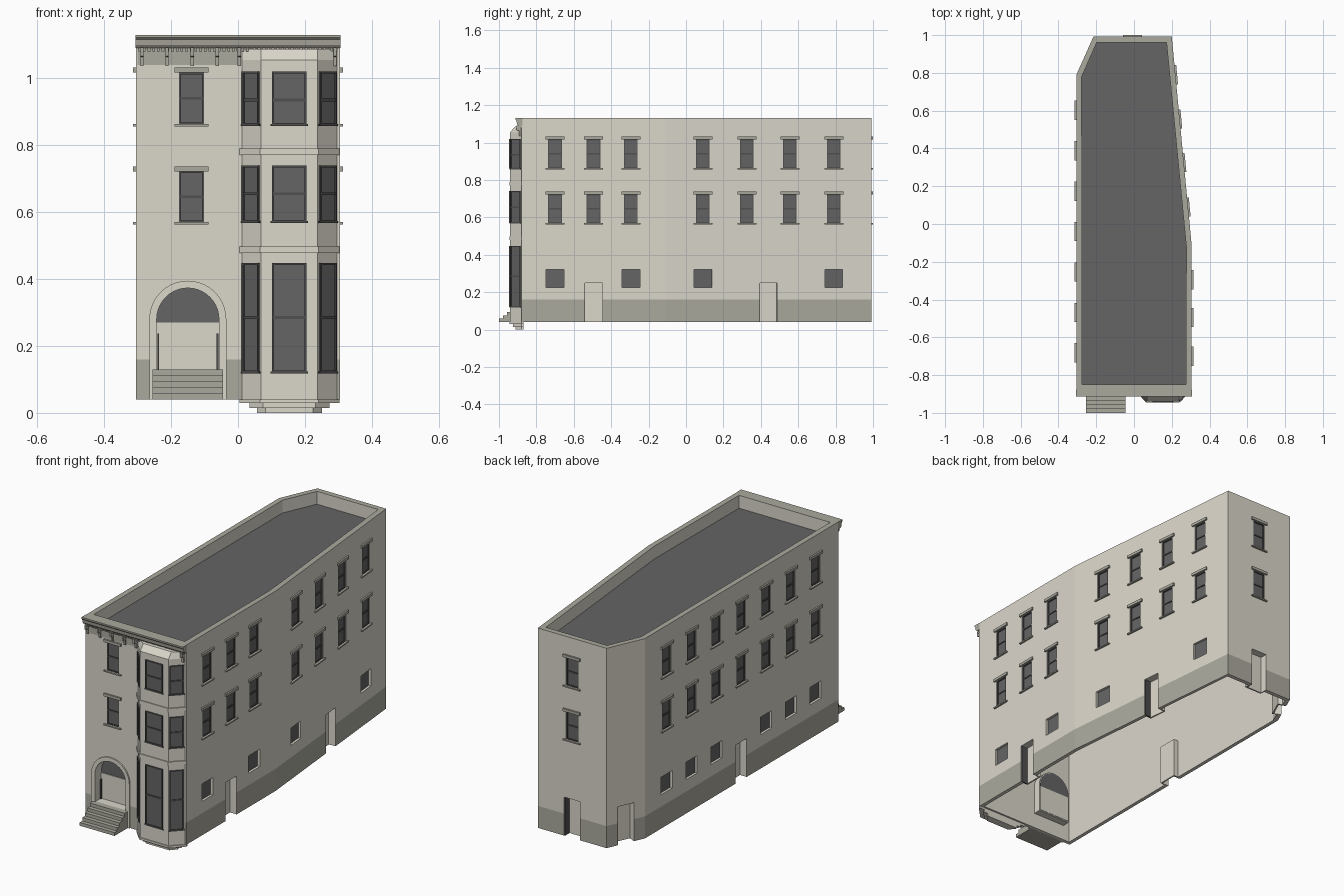
import bpy, bmesh, math
from mathutils import Matrix, Vector

if "Cube" in bpy.data.objects:
    bpy.data.objects.remove(bpy.data.objects["Cube"], do_unlink=True)


def material(name, r, g, b):
    m = bpy.data.materials.new(name)
    m.use_nodes = True
    m.diffuse_color = (r, g, b, 1)
    m.node_tree.nodes["Principled BSDF"].inputs["Base Color"].default_value = (r, g, b, 1)
    return m


STONE = material("pale stone", 0.71, 0.68, 0.6)
TRIM = material("grey trim", 0.41, 0.4, 0.345)
GLASS = material("dark glass and roofing", 0.128, 0.128, 0.128)
FRAME = material("window frame", 0.08, 0.08, 0.08)


class Part:
    """Collects prisms and lofts into one named object."""

    def __init__(self, name, *mats):
        self.name, self.mats, self.bm = name, mats, bmesh.new()

    def loft(self, rings, indices=None):
        loops = [[self.bm.verts.new(p) for p in ring] for ring in rings]
        n = len(loops[0])
        for k, (a, b) in enumerate(zip(loops, loops[1:])):
            for i in range(n):
                f = self.bm.faces.new((a[i], a[(i + 1) % n], b[(i + 1) % n], b[i]))
                f.material_index = indices[k] if indices else 0
        self.bm.faces.new(loops[0][::-1])
        top = self.bm.faces.new(loops[-1])
        top.material_index = indices[-1] if indices else 0

    def prism(self, m, outline, y0, y1):
        self.loft([[m @ Vector((u, y, z)) for u, z in outline] for y in (y0, y1)])

    def box(self, m, u0, u1, y0, y1, z0, z1):
        self.prism(m, [(u0, z0), (u1, z0), (u1, z1), (u0, z1)], y0, y1)

    def finish(self):
        bmesh.ops.recalc_face_normals(self.bm, faces=self.bm.faces)
        mesh = bpy.data.meshes.new(self.name)
        self.bm.to_mesh(mesh)
        self.bm.free()
        for m in self.mats:
            mesh.materials.append(m)
        ob = bpy.data.objects.new(self.name, mesh)
        bpy.context.collection.objects.link(ob)
        return ob


def wall_frame(p, q, t):
    """Local axes on a wall: x along it, y into it, z up."""
    p, q = Vector(p), Vector(q)
    d = q - p
    return Matrix.Translation((p + d * t).to_3d()) @ Matrix.Rotation(math.atan2(d.y, d.x), 4, "Z")


def at_y(p, q, y):
    return wall_frame(p, q, (y - p[1]) / (q[1] - p[1]))


def level(outline, z):
    return [(x, y, z) for x, y in outline]


# Hollow shell open below, with sunken roof, coping and dark base course
A, B, C, D, E, F = OUT = [(-.305, -.88), (.305, -.88), (.305, -.11), (.2, .992), (-.215, .992), (-.305, .79)]
INNER = [(-.275, -.85), (.275, -.85), (.277, -.12), (.172, .962), (-.197, .962), (-.277, .78)]
CAVITY = [(x * .935, y * .978) for x, y in OUT]
walls = Part("building_walls", STONE, TRIM, GLASS)
walls.loft([level(CAVITY, 1.04), level(CAVITY, .04), level(OUT, .04), level(OUT, .16),
            level(OUT, 1.13), level(INNER, 1.13), level(INNER, 1.06)],
           [0, 0, 1, 0, 1, 0, 2])

cutter = Part("recess_cutter", STONE)
frames = Part("window_frames", FRAME)
glass = Part("window_glass", GLASS)
trims = Part("lintels_and_sills", TRIM)
doors = Part("side_doors", STONE)


def sash(m, w, z0, z1, y, border, rail=None):
    h = w / 2
    glass.box(m, -h, h, y, y + .009, z0, z1)
    for s in (-1, 1):
        frames.box(m, s * h, s * (h - border), y - .005, y + .004, z0, z1)
    for z in (z0, z1 - border):
        frames.box(m, border - h, h - border, y - .005, y + .004, z, z + border)
    if rail:
        frames.box(m, border - h, h - border, y - .004, y + .004, rail - .004, rail + .004)


def window(m, z0, z1, w=.074):
    cutter.box(m, -w / 2, w / 2, -.03, .014, z0, z1)
    sash(m, w, z0, z1, .008, .005, (z0 + z1) / 2)
    edge = w / 2 + .014
    trims.box(m, -edge, edge, -.009, .003, z1, z1 + .015)
    trims.box(m, -edge, edge, -.009, .003, z0 - .007, z0)


def upper_windows(m):
    window(m, .57, .722)
    window(m, .863, 1.017)


def low_window(m):
    cutter.box(m, -.048, .048, -.03, .016, .225, .32)
    glass.box(m, -.048, .048, .013, .019, .225, .32)


def door(m):
    cutter.box(m, -.048, .048, -.03, .04, .02, .25)
    doors.box(m, -.053, .053, .04, .048, .04, .255)
    doors.box(m, -.053, .053, .018, .042, .25, .255)
    for s in (-1, 1):
        doors.box(m, s * .048, s * .053, .018, .042, .04, .25)
    frames.box(m, -.048, -.044, .003, .041, .04, .25)


# Openings on all walls
for y in (-.70, -.495, -.295, .09, .325, .555, .79):
    m = at_y(B, C, y) if y < C[1] else at_y(C, D, y)
    upper_windows(m)
    if y in (-.70, -.295, .09, .79):
        low_window(m)
door(at_y(B, C, -.495))
door(at_y(C, D, .44))
for i in range(7):
    m = at_y(F, A, .602 - i * .214)
    upper_windows(m)
    (door if i == 3 else low_window)(m)
back = wall_frame(D, E, .5)
upper_windows(back)
door(back)
door(wall_frame(E, F, .5))
front = Matrix.Translation((0, -.88, 0))
upper_windows(front @ Matrix.Translation((-.139, 0, 0)))

# Arched entrance: recess, surround, lining, door and fanlight
entry = front @ Matrix.Translation((-.15, 0, 0))


def arch(r, base, spring=.28):
    curve = [(r * math.cos(i * math.pi / 20), spring + r * math.sin(i * math.pi / 20)) for i in range(21)]
    return [(r, base)] + curve + [(-r, base)]


cutter.prism(entry, arch(.093, .13), -.03, .06)
surround = Part("arch_surround", STONE)
surround.prism(entry, arch(.115, .04) + arch(.093, .04)[::-1], -.007, .004)
surround.prism(entry, arch(.098, .13) + arch(.093, .13)[::-1], .018, .06)
surround.box(entry, -.098, .098, .018, .06, .124, .13)
surround.finish()
entrance = Part("entrance_door", STONE)
entrance.box(entry, -.093, .093, .046, .062, .13, .27)
entrance.finish()
fanlight = Part("entrance_fanlight", GLASS)
fanlight.prism(entry, arch(.093, .27), .05, .062)
fanlight.finish()
for s in (-1, 1):
    frames.box(entry, s * .091, s * .086, .036, .048, .13, .237)

steps = Part("entrance_steps", TRIM)
for i in range(5):
    steps.box(entry, -.105, .105, -.12 + i * .022, .002, .04 + i * .018, .058 + i * .018)
steps.finish()


# Bay with bands, stepped foot and sloping cap
def bay_outline(d=0, front_y=-.94):
    return [(.012 - 1.6 * d, -.87), (.012 - 1.6 * d, -.88), (.068 - .5 * d, front_y - d),
            (.238 + .5 * d, front_y - d), (.296 + 1.6 * d, -.88), (.296 + 1.6 * d, -.87)]


bay = Part("bay", STONE)
bay.loft([level(bay_outline(), .03), level(bay_outline(), 1.055), level(bay_outline(0, -.913), 1.087)])
for z0, z1, d in ((0, .016, -.028), (.015, .03, -.014), (.029, .04, .005),
                  (.478, .498, .005), (.77, .79, .005)):
    bay.loft([level(bay_outline(d), z0), level(bay_outline(d), z1)])
bay.finish()
corners = bay_outline()[1:5]
for p, q, w in zip(corners, corners[1:], (.072, .104, .072)):
    m = wall_frame(p, q, .5)
    for z0, z1, rail in ((.12, .448, .285), (.57, .74, .655), (.86, 1.02, .935)):
        sash(m, w, z0, z1, -.001, .006, rail)
        frames.box(m, -w / 2 - .004, w / 2 + .004, -.005, 0, z0 - .003, z0 + .003)

# Cornice, frieze, dentils and brackets
cornice = Part("cornice", TRIM)
along = Matrix.Rotation(math.pi / 2, 4, "Z")
profile = [(-.875, 1.13), (-.912, 1.13), (-.912, 1.122), (-.906, 1.116), (-.904, 1.1), (-.896, 1.09), (-.875, 1.09)]
cornice.prism(along, profile, -.306, .306)
cornice.box(front, -.3, .01, -.004, .002, 1.04, 1.091)
for i in range(43):
    u = -.298 + i * .014
    cornice.box(front, u, u + .008, -.014, .002, 1.08, 1.092)
cornice.finish()
brackets = Part("cornice_brackets", TRIM)
scroll = [(-.875, 1.092), (-.906, 1.092), (-.906, 1.066), (-.892, 1.064), (-.892, 1.036), (-.875, 1.036)]
for x in (-.287, -.212, -.137, -.062, .004, .29):
    brackets.prism(along, scroll, -x - .005, -x + .005)
brackets.finish()

# Cut the recesses into the walls
block, tool = walls.finish(), cutter.finish()
tool.hide_render = True
mod = block.modifiers.new("recesses", "BOOLEAN")
mod.operation, mod.solver, mod.object = "DIFFERENCE", "EXACT", tool
bpy.context.view_layer.objects.active = block
bpy.ops.object.modifier_apply(modifier=mod.name)
bpy.data.objects.remove(tool, do_unlink=True)
for part in (frames, glass, trims, doors):
    part.finish()
